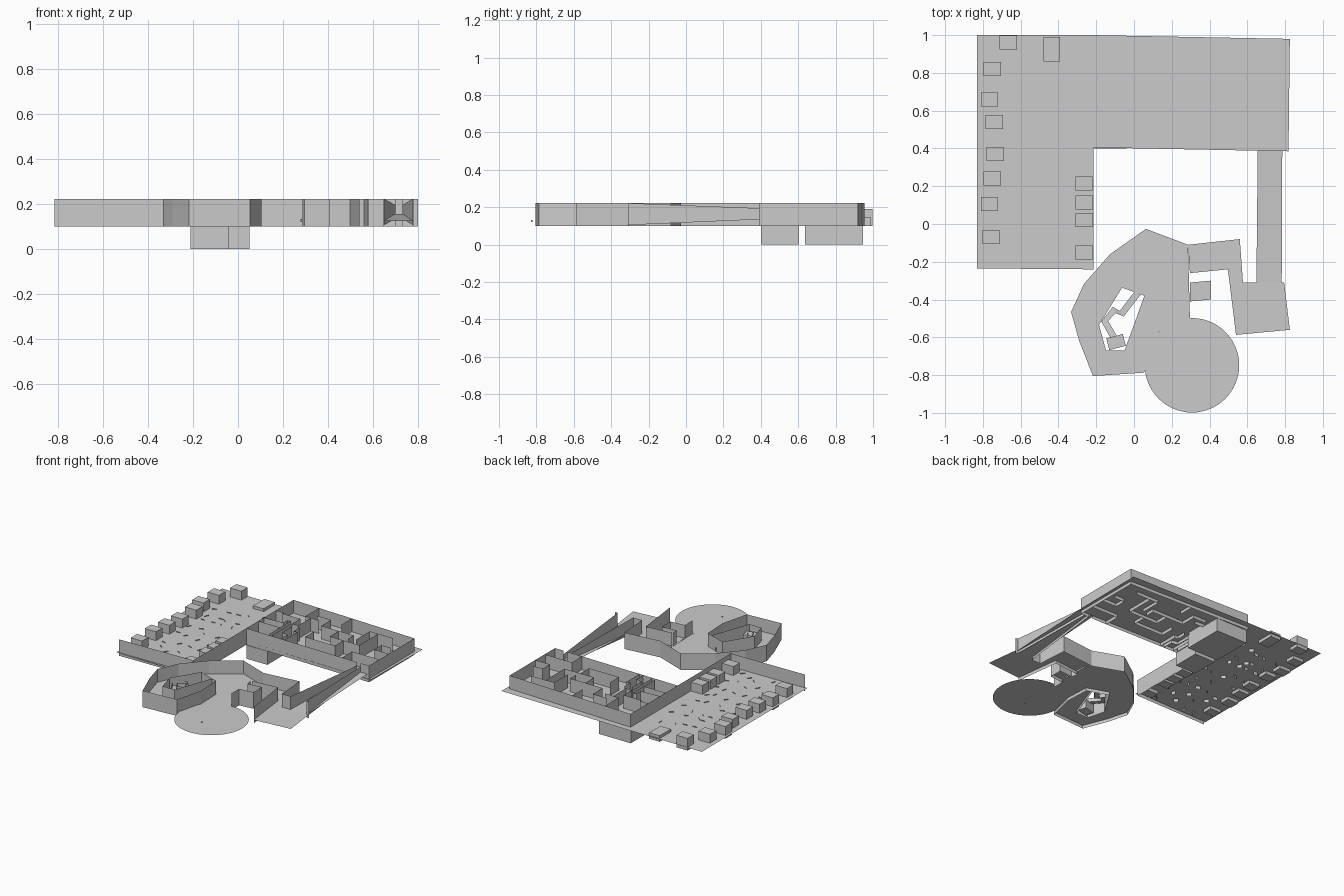
import bpy, bmesh, math, random
from mathutils import Vector

if "Cube" in bpy.data.objects:
    bpy.data.objects.remove(bpy.data.objects["Cube"])

random.seed(4)
LOW, FLOOR, TOP = 0.1, 0.124, 0.222


def finish(bm, name):
    me = bpy.data.meshes.new(name)
    bm.to_mesh(me)
    bm.free()
    ob = bpy.data.objects.new(name, me)
    bpy.context.collection.objects.link(ob)
    return ob


def walls(name, paths, z0=LOW, z1=TOP):
    """Thin upright sheets following plan paths."""
    bm = bmesh.new()
    for path in paths:
        cols = [(bm.verts.new((x, y, z0)), bm.verts.new((x, y, z1))) for x, y in path]
        for (a, b), (c, d) in zip(cols, cols[1:]):
            bm.faces.new((a, c, d, b))
    return finish(bm, name)


def floor(name, outer, hole=None, z=FLOOR):
    """Flat plan shape, optionally with a hole."""
    bm = bmesh.new()
    edges = []
    for loop in [outer] + ([hole] if hole else []):
        vs = [bm.verts.new((x, y, z)) for x, y in loop]
        edges += [bm.edges.new((vs[i - 1], vs[i])) for i in range(len(vs))]
    bmesh.ops.triangle_fill(bm, edges=edges, use_beauty=True, normal=(0, 0, 1))
    bmesh.ops.dissolve_limit(bm, angle_limit=0.01, verts=bm.verts, edges=bm.edges)
    return finish(bm, name)


def box(name, x0, x1, y0, y1, z0, z1):
    bm = bmesh.new()
    bmesh.ops.create_cube(bm, size=1)
    for v in bm.verts:
        v.co = Vector(((x0 + x1) / 2 + v.co.x * (x1 - x0),
                       (y0 + y1) / 2 + v.co.y * (y1 - y0),
                       (z0 + z1) / 2 + v.co.z * (z1 - z0)))
    return finish(bm, name)


# Courtyard floor and its L-shaped wall
floor("courtyard_floor", [(-.83, -.235), (-.215, -.24), (-.215, 1), (-.83, 1)])
walls("courtyard_wall", [[(-.815, -.228), (-.215, -.218), (-.215, .955)]])

# Houses round the courtyard
left_houses = [(-.665, .96), (-.75, .82), (-.765, .66), (-.74, .54),
               (-.735, .37), (-.75, .24), (-.765, .105), (-.757, -.07)]
right_houses = [(-.265, .215), (-.263, .115), (-.263, .02), (-.263, -.15)]
for i, (x, y) in enumerate(left_houses + right_houses):
    box(f"house_{i}", x - .046, x + .046, y - .037, y + .037, LOW, .19)
box("long_house", -.478, -.392, .86, .99, LOW, .145)

# Small upright panels scattered over the courtyard
panels = []
for i in range(8):
    for j in range(5):
        x = -.66 + j * .083 + random.uniform(-.025, .025)
        y = -.14 + i * .125 + random.uniform(-.04, .04)
        a = random.uniform(0, math.pi)
        dx, dy = .017 * math.cos(a), .017 * math.sin(a)
        panels.append([(x - dx, y - dy), (x + dx, y + dy)])
walls("courtyard_panels", panels, LOW, .129)

# Maze floor, outer walls and inner walls
floor("maze_floor", [(-.215, .405), (.818, .385), (.825, .98), (-.215, 1)])
walls("maze_outer_wall", [
    [(.70, .39), (-.215, .405)],
    [(-.215, .955), (.80, .92), (.80, .39), (.73, .39)]])
walls("maze_inner_walls", [
    [(-.215, .75), (-.15, .75), (-.15, .735), (-.005, .735)],
    [(0, .945), (0, .79), (.115, .785)],
    [(.045, .785), (.045, .64), (-.005, .64), (-.005, .74)],
    [(.06, .84), (.175, .84), (.175, .725), (.44, .725), (.44, .66)],
    [(.275, .94), (.275, .82)],
    [(.49, .68), (.49, .84), (.68, .84)],
    [(.56, .83), (.56, .62), (.317, .62), (.317, .725)],
    [(.68, .705), (.68, .62), (.80, .62)],
    [(.68, .705), (.76, .705)],
    [(.185, .625), (.185, .52), (.43, .52), (.43, .62)],
    [(.795, .51), (.577, .51), (.577, .39)],
    [(-.215, .61), (-.063, .62), (-.063, .67), (-.037, .67), (-.037, .545), (-.215, .545)],
    [(-.037, .545), (-.037, .42)],
    [(.02, .6), (.02, .49), (.07, .48), (.07, .4)],
    [(.07, .62), (.07, .55), (.1, .55), (.1, .4)],
    [(-.01, .64), (-.01, .41)]])

# Rooms below the maze
box("lower_room_front", -.21, -.04, .40, .605, 0, LOW)
box("lower_room_back", -.21, .05, .635, .945, 0, LOW)

# Rising corridor with converging walls
bm = bmesh.new()
bm.faces.new([bm.verts.new(p) for p in [(.648, -.31, FLOOR), (.782, -.31, FLOOR),
                                        (.785, .39, .156), (.655, .39, .156)]])
for x0, x1 in ((.648, .70), (.777, .73)):
    bm.faces.new([bm.verts.new(p) for p in [(x0, -.31, .105), (x1, .39, .135),
                                            (x1, .39, .195), (x0, -.31, TOP)]])
finish(bm, "corridor")

# Angular ring hall with a central opening
ring = [(.063, -.026), (.286, -.11), (.296, -.50), (.13, -.57), (.053, -.787),
        (-.217, -.805), (-.29, -.62), (-.333, -.466), (-.265, -.317), (-.127, -.16)]
opening = [(-.063, -.337), (.055, -.38), (-.05, -.67), (-.148, -.67), (-.185, -.534)]
floor("ring_hall_floor", ring, opening)
walls("ring_hall_outer_wall", [
    [(.105, -.58), (.053, -.787)] + ring[5:] + ring[:2],
    [(.286, -.26), (.296, -.31)], [(.296, -.41), (.296, -.50)]])
walls("ring_hall_inner_wall", [
    [(.105, -.58), (.097, -.393), (.055, -.38), (-.063, -.337),
     (-.185, -.534), (-.148, -.67), (-.05, -.67), (.055, -.38)]])

# Winding rising path and platform inside the opening
mid = [(.02, -.365), (-.065, -.475), (-.105, -.455), (-.155, -.515), (-.095, -.62)]
bm = bmesh.new()
prev = None
for i, (x, y) in enumerate(mid):
    a, b = Vector(mid[max(i - 1, 0)]), Vector(mid[min(i + 1, len(mid) - 1)])
    t = (b - a).normalized() * .018
    z = FLOOR + i * .012
    pts = [(x - t.y, y + t.x), (x + t.y, y - t.x)]
    cur = [bm.verts.new((px, py, h)) for px, py in pts for h in (z, z + .03)]
    if prev:
        bm.faces.new((prev[0], prev[2], cur[2], cur[0]))
        for k in (0, 2):
            bm.faces.new((prev[k], prev[k + 1], cur[k + 1], cur[k]))
    prev = cur
finish(bm, "winding_path")
block = box("path_platform", -.045, .045, -.032, .032, 0, .07)
block.location = (-.095, -.625, .11)
block.rotation_euler.z = .25

# Side rooms between the hall and the corridor
floor("side_room_floor", [(.286, -.11), (.56, -.08), (.577, -.31), (.795, -.31),
                          (.825, -.56), (.54, -.587), (.497, -.24), (.296, -.26)])
walls("side_room_wall", [
    [(.286, -.11), (.56, -.08), (.577, -.31), (.648, -.31)],
    [(.296, -.26), (.497, -.24), (.54, -.587)],
    [(.777, -.31), (.80, -.31)]])
alcove = [(.296, -.31), (.407, -.30), (.407, -.40), (.296, -.41)]
floor("alcove_floor", alcove)
walls("alcove_wall", [alcove])

# Round arena
bm = bmesh.new()
bmesh.ops.create_circle(bm, cap_ends=True, segments=64, radius=.25)
arena = finish(bm, "round_arena")
arena.location = (.307, -.748, .127)
box("arena_marker", .277, .284, -.829, -.822, .12, .133)
